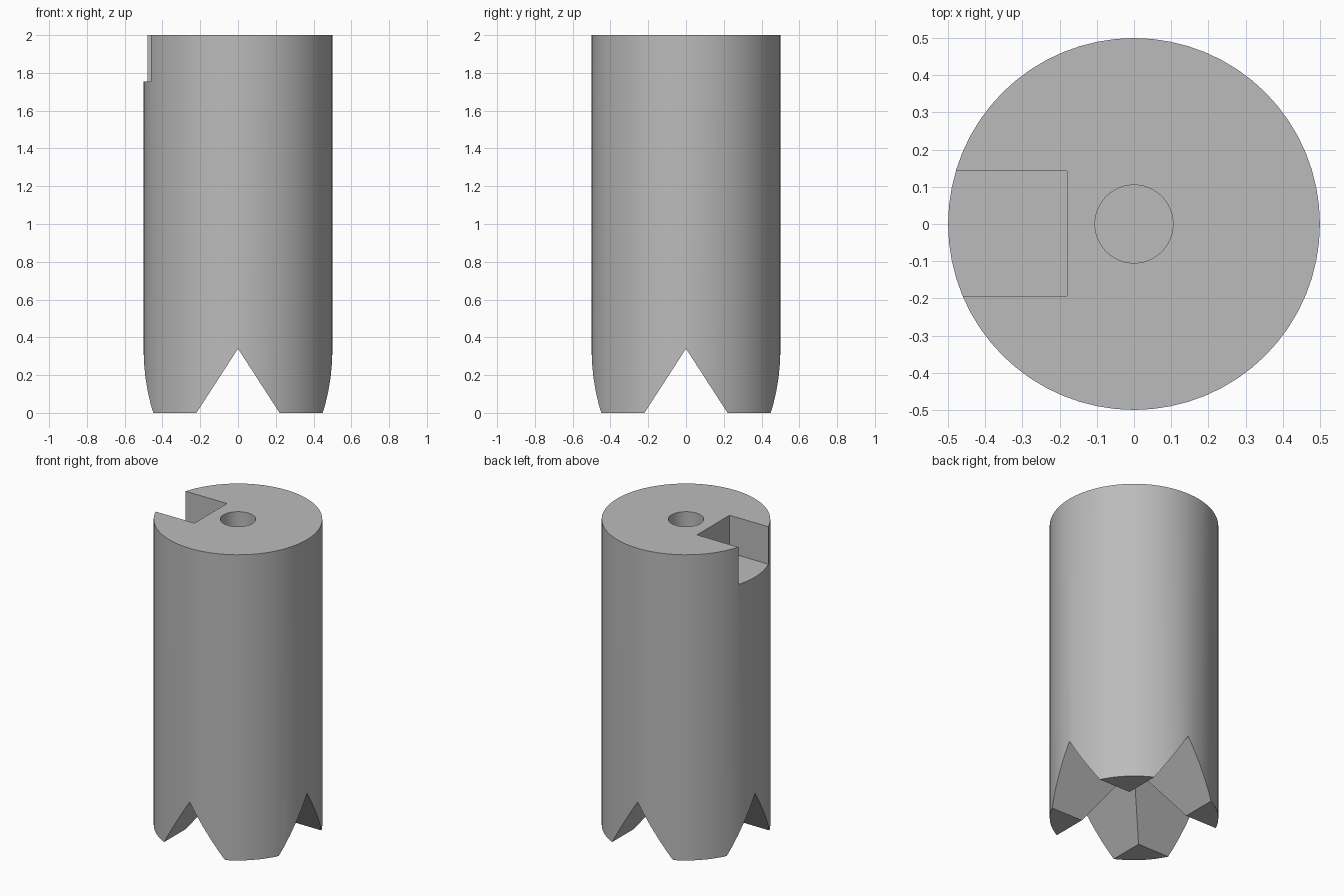
import bpy
import bmesh
from math import pi, radians
from mathutils import Matrix

if "Cube" in bpy.data.objects:
    bpy.data.objects.remove(bpy.data.objects["Cube"], do_unlink=True)

RADIUS, HEIGHT = 0.5, 2.0
GROOVE_HALF, GROOVE_TOP = 0.22, 0.34

grey = bpy.data.materials.new("plain_grey")
grey.use_nodes = True
colour = (0.5, 0.5, 0.5, 1)
grey.diffuse_color = colour
grey.node_tree.nodes["Principled BSDF"].inputs["Base Color"].default_value = colour


def add_object(name, bm):
    bmesh.ops.recalc_face_normals(bm, faces=bm.faces)
    mesh = bpy.data.meshes.new(name)
    bm.to_mesh(mesh)
    bm.free()
    mesh.materials.append(grey)
    obj = bpy.data.objects.new(name, mesh)
    bpy.context.collection.objects.link(obj)
    return obj


def cylinder(name, radius, bottom, top, sides):
    bm = bmesh.new()
    bmesh.ops.create_cone(bm, cap_ends=True, segments=sides, radius1=radius,
                          radius2=radius, depth=top - bottom,
                          matrix=Matrix.Translation((0, 0, (bottom + top) / 2)))
    return add_object(name, bm)


def box(name, low, high):
    bm = bmesh.new()
    bmesh.ops.create_cube(bm, size=1)
    for v in bm.verts:
        v.co = [l + (c + 0.5) * (h - l) for l, h, c in zip(low, high, v.co)]
    return add_object(name, bm)


def groove(name, angle):
    # Triangular prism running across the foot, extended below the floor
    drop = 0.1
    half = GROOVE_HALF * (1 + drop / GROOVE_TOP)
    bm = bmesh.new()
    profile = [(-half, -drop), (half, -drop), (0, GROOVE_TOP)]
    face = bm.faces.new([bm.verts.new((x, -1, z)) for x, z in profile])
    out = bmesh.ops.extrude_face_region(bm, geom=[face])
    moved = [g for g in out["geom"] if isinstance(g, bmesh.types.BMVert)]
    bmesh.ops.translate(bm, verts=moved, vec=(0, 2, 0))
    bm.transform(Matrix.Rotation(angle, 4, "Z"))
    return add_object(name, bm)


# Main round body
body = cylinder("slotted_body", RADIUS, 0, HEIGHT, 64)

# Centre bore, side notch and crossed grooves that leave four feet
cutters = [
    cylinder("bore_cutter", 0.105, 1.4, HEIGHT + 0.1, 48),
    box("notch_cutter", (-0.7, -0.193, 1.755), (-0.18, 0.143, HEIGHT + 0.1)),
    groove("groove_cutter_y", 0),
    groove("groove_cutter_x", pi / 2),
]

bpy.ops.object.select_all(action="DESELECT")
bpy.context.view_layer.objects.active = body
body.select_set(True)
for cutter in cutters:
    cutter.hide_render = True
    mod = body.modifiers.new(cutter.name, "BOOLEAN")
    mod.operation = "DIFFERENCE"
    mod.solver = "EXACT"
    mod.object = cutter
    bpy.ops.object.modifier_apply(modifier=mod.name)
    bpy.data.objects.remove(cutter, do_unlink=True)

bpy.ops.object.shade_smooth_by_angle(angle=radians(30))
